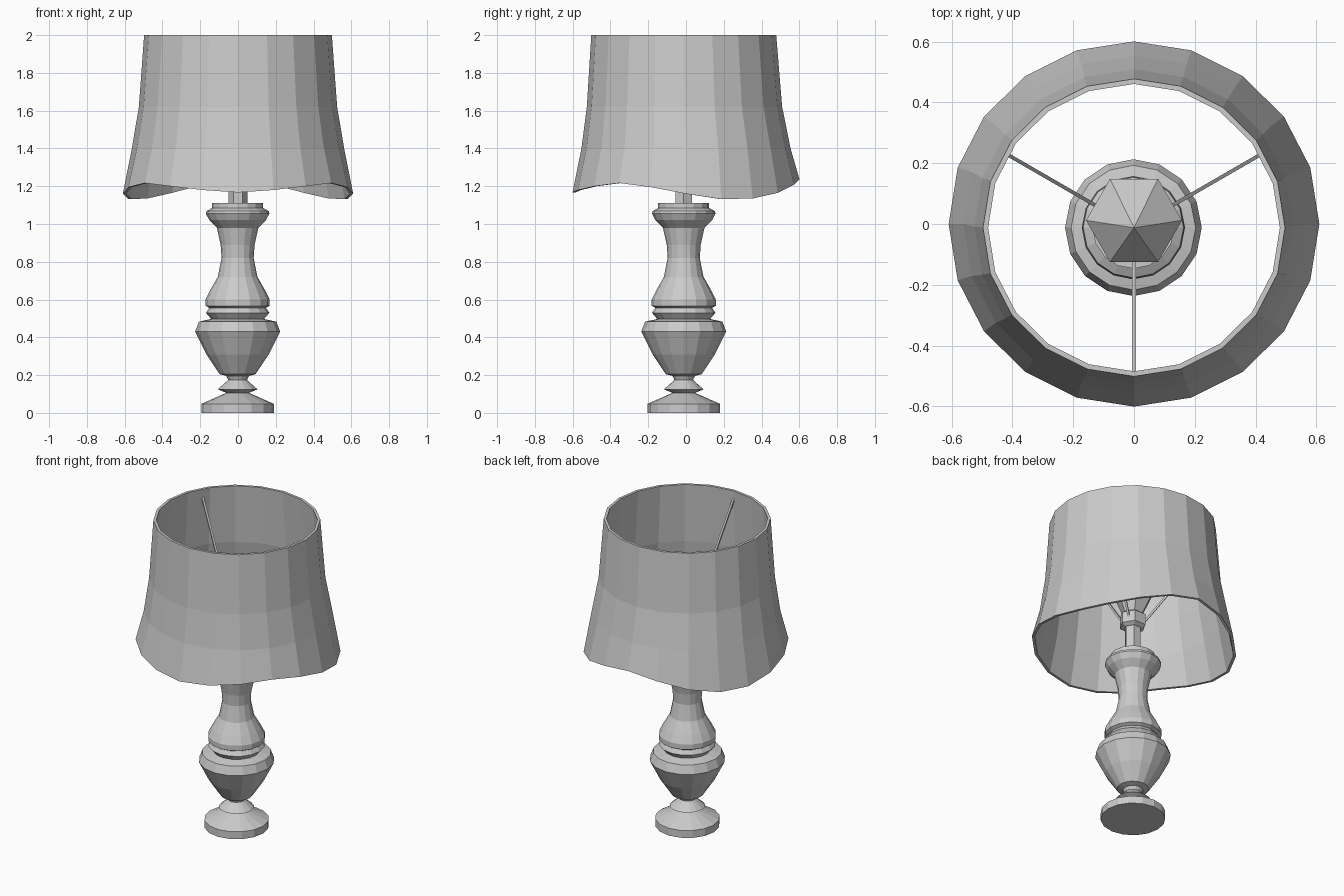
import bpy, bmesh, math
from mathutils import Vector

if "Cube" in bpy.data.objects:
    bpy.data.objects.remove(bpy.data.objects["Cube"])


def ring(r, z, n, cx=0.0, cy=0.0):
    """Regular polygon of n points; the first vertex faces the front (-y)."""
    return [Vector((cx + r * math.sin(2 * math.pi * i / n),
                    cy - r * math.cos(2 * math.pi * i / n), z)) for i in range(n)]


def loft(name, rings, closed=False):
    """Skin a list of rings; cap both ends, or join last to first if closed."""
    bm = bmesh.new()
    rows = [[bm.verts.new(p) for p in r] for r in rings]
    n = len(rows[0])
    pairs = list(zip(rows, rows[1:]))
    if closed:
        pairs.append((rows[-1], rows[0]))
    for a, b in pairs:
        for i in range(n):
            j = (i + 1) % n
            bm.faces.new((a[i], a[j], b[j], b[i]))
    if not closed:
        bm.faces.new(rows[0][::-1])
        bm.faces.new(rows[-1])
    bmesh.ops.remove_doubles(bm, verts=bm.verts, dist=1e-5)
    bmesh.ops.recalc_face_normals(bm, faces=bm.faces)
    me = bpy.data.meshes.new(name)
    bm.to_mesh(me)
    bm.free()
    ob = bpy.data.objects.new(name, me)
    bpy.context.collection.objects.link(ob)
    return ob


CX, CY = -0.002, -0.012   # axis of the turned parts

# Turned column: (radius, height) profile from foot to collar
profile = [(.192, 0), (.192, .048), (.06, .106), (.105, .125), (.065, .16),
           (.05, .175), (.06, .196), (.095, .205), (.165, .31), (.225, .43),
           (.205, .483), (.14, .497), (.168, .53), (.15, .556), (.17, .567),
           (.17, .60), (.145, .65), (.105, .72), (.085, .82), (.09, .89),
           (.11, .98), (.15, 1.02), (.168, 1.055), (.165, 1.068),
           (.135, 1.085), (.135, 1.11)]
loft("lamp_column", [ring(r, z, 16, CX, CY) for r, z in profile])


# Hexagonal stem, socket and bulb (vertices on the x axis)
def hexagon(r, z, cy=CY):
    return [Vector((r * math.cos(math.pi * i / 3),
                    cy + r * math.sin(math.pi * i / 3), z)) for i in range(6)]


loft("stem", [hexagon(.05, 1.10), hexagon(.05, 1.31)])
loft("socket", [hexagon(.055, 1.30), hexagon(.08, 1.315),
                hexagon(.08, 1.385), hexagon(.06, 1.40)])
bm = bmesh.new()
rows = [hexagon(.06, 1.395), hexagon(.10, 1.48, -.005), hexagon(.158, 1.62, .012)]
bulb = loft("bulb", rows + [hexagon(.002, 1.77)])
bm.free()

# Shade: 20 sides, flared, with a wavy lower edge symmetric left to right
wave = [1.167, 1.18, 1.20, 1.217, 1.195, 1.16, 1.132, 1.135, 1.165, 1.208, 1.236]


def shade_ring(r, z, cy, lower=False):
    pts = ring(r, z, 20)
    for i, p in enumerate(pts):
        p.y = p.y * .985 + cy
        if lower:
            p.z = wave[min(i, 20 - i)]
    return pts


sections = [(.61, 0, 0, True), (.562, 1.40, 0, False),
            (.525, 1.62, -.008, False), (.497, 2.0, -.012, False)]
outer = [shade_ring(*s) for s in sections]
inner = [shade_ring(r - .017, z, cy, low) for r, z, cy, low in reversed(sections)]
loft("shade", outer + inner, closed=True)

# Three spokes carrying the shade from the socket
for k, deg in enumerate((30, 150, 270)):
    d = Vector((math.cos(math.radians(deg)), math.sin(math.radians(deg)), 0))
    a = Vector((0, CY, 1.34)) + d * .06
    b = Vector((0, CY, 1.945)) + d * .482
    axis = (b - a).normalized()
    u = Vector((-d.y, d.x, 0))
    v = axis.cross(u)
    h = .006
    square = [u * h + v * h, v * h - u * h, -u * h - v * h, u * h - v * h]
    loft(f"shade_spoke_{k + 1}", [[p + q for q in square] for p in (a, b)])
